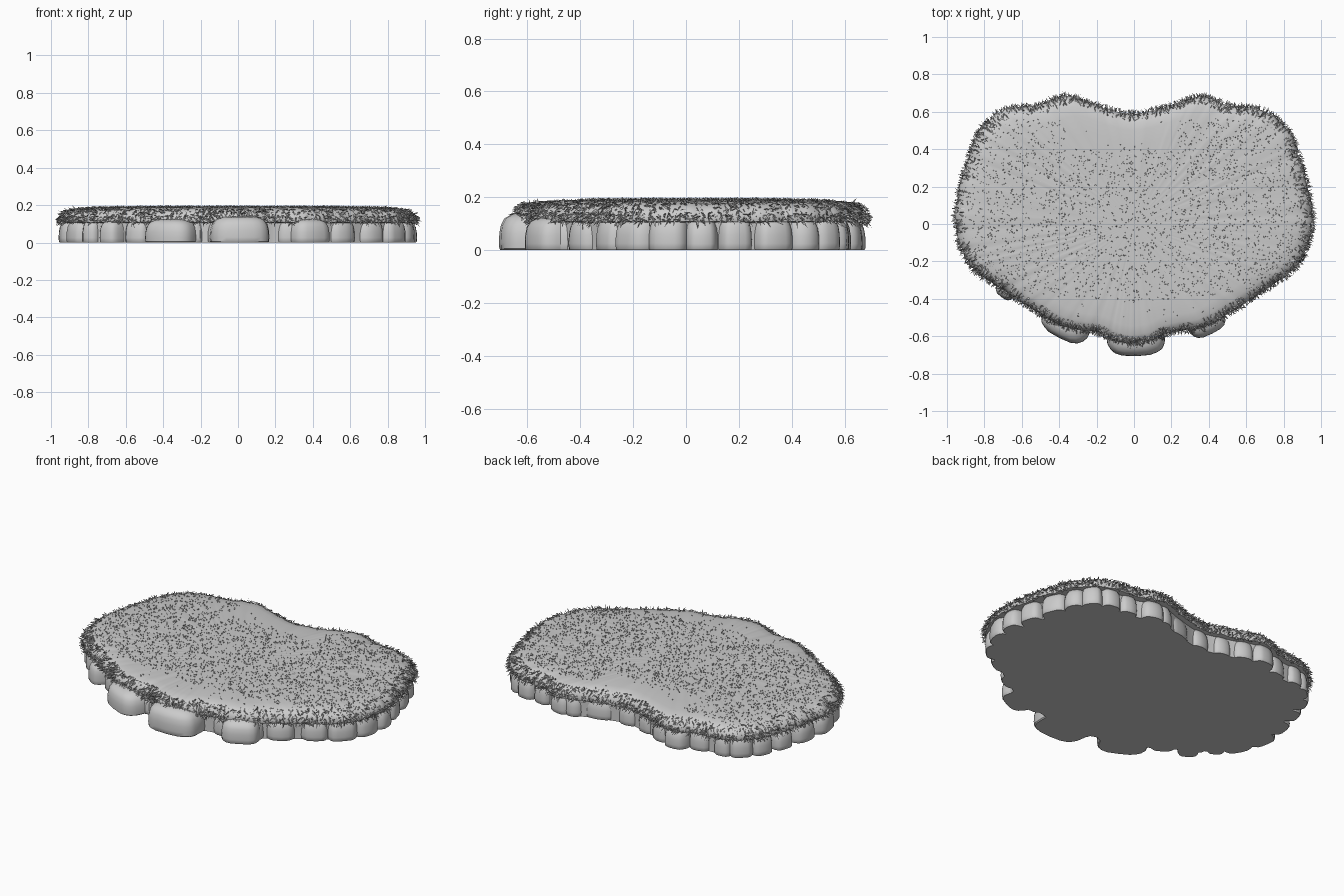
import bpy, bmesh, math, random
from mathutils import Vector

random.seed(4)
if "Cube" in bpy.data.objects:
    bpy.data.objects.remove(bpy.data.objects["Cube"], do_unlink=True)


def material(name, colour):
    m = bpy.data.materials.new(name)
    m.use_nodes = True
    m.diffuse_color = colour
    m.node_tree.nodes["Principled BSDF"].inputs["Base Color"].default_value = colour
    return m


STONE = material("pale grey", (0.6, 0.6, 0.6, 1))


def finish(name, bm, smooth_angle=None):
    mesh = bpy.data.meshes.new(name)
    bm.to_mesh(mesh)
    bm.free()
    ob = bpy.data.objects.new(name, mesh)
    bpy.context.collection.objects.link(ob)
    mesh.materials.append(STONE)
    if smooth_angle:
        bpy.ops.object.select_all(action="DESELECT")
        ob.select_set(True)
        bpy.context.view_layer.objects.active = ob
        bpy.ops.object.shade_smooth_by_angle(angle=math.radians(smooth_angle))
    return ob


def loft(bm, rings, centre_top=None):
    """Skin a stack of closed rings, capping both ends."""
    loops = [[bm.verts.new(p) for p in ring] for ring in rings]
    n = len(loops[0])
    for a, b in zip(loops, loops[1:]):
        for i in range(n):
            j = (i + 1) % n
            bm.faces.new((a[i], a[j], b[j], b[i]))
    bm.faces.new(loops[0][::-1])
    if centre_top is None:
        bm.faces.new(loops[-1])
    else:
        tip = bm.verts.new(centre_top)
        for i in range(n):
            bm.faces.new((loops[-1][i], loops[-1][(i + 1) % n], tip))


# Heart outline: one half, mirrored, then smoothed; runs anticlockwise
half = [(0, -.65), (.1, -.63), (.2, -.585), (.38, -.555), (.55, -.46), (.7, -.36),
        (.85, -.26), (.93, -.14), (.965, .02), (.94, .2), (.89, .37), (.83, .51),
        (.7, .615), (.52, .64), (.37, .69), (.2, .64), (0, .595)]
knots = [Vector(p) for p in half + [(-x, y) for x, y in half[-2:0:-1]]]


def smooth_closed(pts, steps):
    out, n = [], len(pts)
    for i in range(n):
        a, b, c, d = (pts[(i + k) % n] for k in (-1, 0, 1, 2))
        for s in range(steps):
            t = s / steps
            out.append(b + (c - a) * t / 2 + (2 * a - 5 * b + 4 * c - d) * t * t / 2
                       + (3 * b - a - 3 * c + d) * t ** 3 / 2)
    return out


outline = smooth_closed(knots, 8)
N = len(outline)


def outward(i):
    t = outline[(i + 2) % N] - outline[i - 2]
    return Vector((t.y, -t.x)).normalized()


# Solid core with a flat underside
bm = bmesh.new()
loft(bm, [[(p.x * .93, p.y * .93, z) for p in outline] for z in (0, .12)])
finish("ground_core", bm, 30)

# Moss cap: outline shrunk along a rounded edge profile (scale, height)
profile = [(.95, .105), (.985, .108), (.99, .125), (.975, .15), (.95, .168),
           (.91, .179), (.84, .185), (.7, .188), (.4, .19)]


def cap_height(s):
    pts = profile[:1:-1]
    for (s0, z0), (s1, z1) in zip(pts, pts[1:]):
        if s <= s1:
            return z0 + (z1 - z0) * max(0, s - s0) / (s1 - s0)
    return pts[-1][1]


wobble = [random.uniform(-.007, .007) for _ in outline]
bm = bmesh.new()
loft(bm, [[(p.x * (s + w * s ** 4), p.y * (s + w * s ** 4), z + w * .2)
           for p, w in zip(outline, wobble)] for s, z in profile], (0, 0, .19))
finish("moss_cap", bm, 60)


# Rim stones: rounded blocks, flat underneath and narrower on top
def stone(bm, centre, out, width, depth, height):
    side = Vector((-out.y, out.x))
    sides = 20
    bumps = [random.uniform(.94, 1.03) for _ in range(sides)]
    bumps = [(bumps[i - 1] + bumps[i]) / 2 for i in range(sides)]
    rings = []
    for s, z in [(.95, 0), (.99, .04), (1, .2), (.99, .45), (.94, .68), (.83, .86), (.6, .97), (.3, 1)]:
        ring = []
        for i in range(sides):
            a = math.tau * i / sides
            c, n = math.cos(a), math.sin(a)
            u = math.copysign(abs(c) ** .65, c) * depth
            v = math.copysign(abs(n) ** .65, n) * width
            p = centre + (out * u + side * v) * s * bumps[i]
            ring.append((p.x, p.y, z * height))
        rings.append(ring)
    loft(bm, rings)


bm = bmesh.new()
travelled, next_at, width = 0, 0, .07
for i, p in enumerate(outline):
    travelled += (p - outline[i - 1]).length
    if travelled >= next_at:
        o = outward(i)
        stone(bm, p - o * random.uniform(.115, .13), o, width, .11, random.uniform(.12, .135))
        step = width
        width = random.uniform(.055, .095)
        next_at = travelled + (step + width) * .93
finish("rim_stones", bm, 40)

# Larger stones jutting out of the front edge: x, y, half width, half depth, height
bm = bmesh.new()
for x, y, w, d, h in [(.01, -.585, .16, .12, .14), (.37, -.49, .11, .11, .125),
                      (-.35, -.5, .14, .12, .125), (-.66, -.33, .06, .08, .115)]:
    stone(bm, Vector((x, y)), Vector((x * .8, -.6)).normalized(), w, d, h)
finish("front_stones", bm, 40)


# Grass blades: slim tapered slivers
def blade(bm, root, lean, length, width):
    lean = lean.normalized()
    across = lean.cross(Vector((random.gauss(0, 1), random.gauss(0, 1), random.gauss(0, 1))))
    across = across.normalized() * width
    tip = root + lean * length + Vector((0, 0, -length * .15))
    mid = root + lean * length * .5
    a, b, c, d, e = (bm.verts.new(v) for v in (root - across, root + across, mid + across * .7,
                                               mid - across * .7, tip))
    bm.faces.new((a, b, c, d))
    bm.faces.new((d, c, e))


def jitter(k):
    return Vector([random.uniform(-k, k) for _ in range(3)])


bm = bmesh.new()
placed = 0
while placed < 6500:
    x, y = random.uniform(-.9, .9), random.uniform(-.52, .56)
    i = min(range(0, N, 4), key=lambda k: -(outline[k].normalized().dot(Vector((x, y)).normalized())))
    s = Vector((x, y)).length / outline[i].length
    bare = (y > .4 and abs(x + .07) < .3) or y < -.42 + .1 * abs(x)
    if s > .92 or (bare and random.random() < .93):
        continue
    blade(bm, Vector((x, y, cap_height(s) - .003)), jitter(1) + Vector((0, 0, .55)),
          random.uniform(.011, .018), .0028)
    placed += 1
finish("top_grass", bm)

bm = bmesh.new()
for _ in range(4200):
    i = random.randrange(N)
    s = random.choice((random.uniform(.92, .985), .985))
    z = cap_height(s) if s < .985 else random.uniform(.105, .14)
    p = outline[i] * s
    o = outward(i).to_3d()
    blade(bm, Vector((p.x, p.y, z)), o + jitter(.9) + Vector((0, 0, -.25)),
          random.uniform(.018, .034), .004)
finish("rim_grass", bm)
